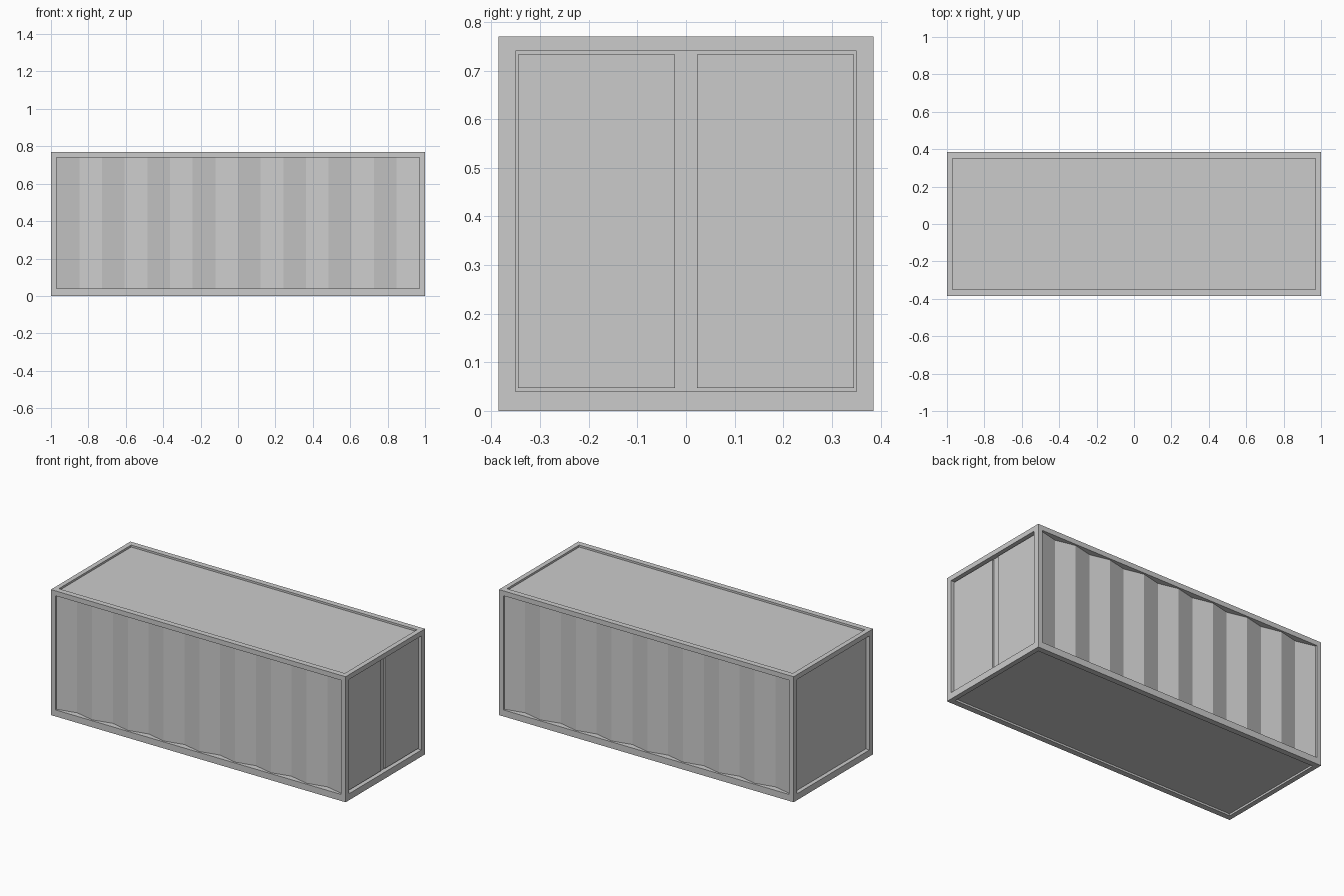
import bpy, bmesh

if "Cube" in bpy.data.objects:
    bpy.data.objects.remove(bpy.data.objects["Cube"])

L, W, H = 1.0, 0.385, 0.77          # half length, half width, height
TX, TY = 0.03, 0.035                # beam thickness along x and y
ZB, ZT = 0.04, 0.74                 # bottom and top of the wall openings


def mesh_object(name, bm):
    bmesh.ops.recalc_face_normals(bm, faces=bm.faces)
    me = bpy.data.meshes.new(name)
    bm.to_mesh(me)
    bm.free()
    ob = bpy.data.objects.new(name, me)
    bpy.context.collection.objects.link(ob)
    return ob


def box(name, x0, x1, y0, y1, z0, z1):
    bm = bmesh.new()
    bmesh.ops.create_cube(bm, size=1)
    for v in bm.verts:
        v.co.x = x1 if v.co.x > 0 else x0
        v.co.y = y1 if v.co.y > 0 else y0
        v.co.z = z1 if v.co.z > 0 else z0
    return mesh_object(name, bm)


def span(side, outer, thick):
    return sorted((side * outer, side * (outer - thick)))


# frame: corner posts, long rails and cross rails
for sx in (-1, 1):
    for sy in (-1, 1):
        box("corner_post", *span(sx, L, TX), *span(sy, W, TY), 0, H)
for z0, z1, level in ((0, ZB, "bottom"), (ZT, H, "top")):
    for s in (-1, 1):
        box(level + "_side_rail", -L + TX, L - TX, *span(s, W, TY), z0, z1)
        box(level + "_end_rail", *span(s, L, TX), -W + TY, W - TY, z0, z1)

# roof and floor panels, slightly recessed
IX, IY = L - TX, W - TY
box("roof_panel", -IX, IX, -IY, IY, ZT, H - 0.012)
box("floor_panel", -IX, IX, -IY, IY, 0.012, ZB)


# corrugated side walls: zigzag sheet from rail to rail
def corrugated_wall(name, side, n=16, outer=0.375, inner=0.347, thick=0.01):
    bm = bmesh.new()
    xs = [-IX + 2 * IX * i / n for i in range(n + 1)]
    ys = [inner if i % 2 else outer for i in range(n + 1)]
    pts = list(zip(xs, ys)) + [(x, y - thick) for x, y in zip(xs[::-1], ys[::-1])]
    face = bm.faces.new([bm.verts.new((x, side * y, ZB)) for x, y in pts])
    ext = bmesh.ops.extrude_face_region(bm, geom=[face])
    moved = [v for v in ext["geom"] if isinstance(v, bmesh.types.BMVert)]
    bmesh.ops.translate(bm, verts=moved, vec=(0, 0, ZT - ZB))
    return mesh_object(name, bm)


corrugated_wall("front_wall", -1)
corrugated_wall("back_wall", 1)

# plain end wall and the backing behind the doors
box("end_wall", -0.975, -0.955, -IY, IY, ZB, ZT)
box("door_backing", 0.955, 0.97, -IY, IY, ZB, ZT)

# two doors
for s in (-1, 1):
    box("door", 0.965, 0.982, *span(s, 0.345, 0.322), 0.047, 0.733)
